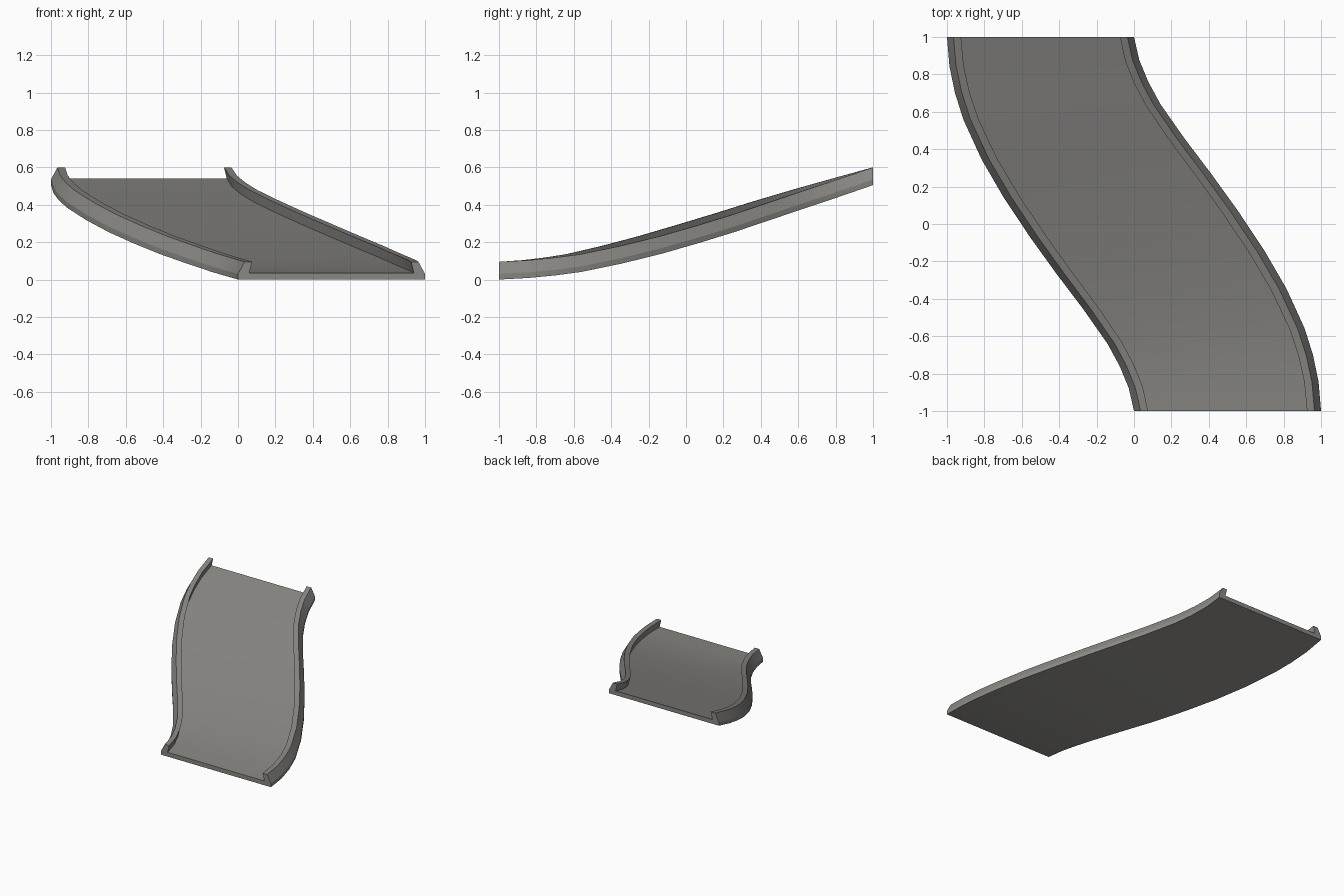
import bpy, bmesh

if "Cube" in bpy.data.objects:
    bpy.data.objects.remove(bpy.data.objects["Cube"])

# Right edge of the track in plan (y, x); the left edge is its 180 degree turn
EDGE = [(-1, 1), (-.86, .99), (-.73, .965), (-.6, .93), (-.4, .845), (-.2, .735), (0, .605),
        (.2, .465), (.4, .312), (.6, .165), (.73, .09), (.86, .032), (1, 0)]
# Rise along the track (y, z)
RISE = [(-1, 0), (-.8, .012), (-.6, .041), (-.4, .085), (-.2, .136), (0, .194), (.2, .255),
        (.4, .32), (.6, .383), (.8, .444), (1, .505)]


def lookup(table, v):
    for (a, p), (b, q) in zip(table, table[1:]):
        if v <= b:
            return p + (q - p) * (v - a) / (b - a)
    return table[-1][1]


# Cross-section: slab with a leaning curb on each side (fraction of width, height)
half = [(0, 0), (0, .03), (.035, .095), (.075, .095), (.06, .035)]
section = half + [(1 - u, h) for u, h in reversed(half)]

bm = bmesh.new()
rows = []
for s in [y for y, _ in EDGE]:
    d = .065 * (1 - s * s)          # the cross-section swings with the bend
    yr, yl = s + d, s - d
    xr, xl = lookup(EDGE, yr), -lookup(EDGE, -yl)
    z = lookup(RISE, s)
    rows.append([bm.verts.new((xl + (xr - xl) * u, yl + (yr - yl) * u, z + h))
                 for u, h in section])

n = len(section)
for a, b in zip(rows, rows[1:]):
    for i in range(n):
        j = (i + 1) % n
        bm.faces.new((a[i], a[j], b[j], b[i]))
bm.faces.new(rows[0])
bm.faces.new(rows[-1][::-1])
bmesh.ops.recalc_face_normals(bm, faces=bm.faces[:])
# keep the end caps properly split
bmesh.ops.triangulate(bm, faces=[f for f in bm.faces if len(f.verts) > 4])

mesh = bpy.data.meshes.new("curved_ramp")
bm.to_mesh(mesh)
bm.free()
ramp = bpy.data.objects.new("curved_ramp", mesh)
bpy.context.collection.objects.link(ramp)

grey = bpy.data.materials.new("warm_grey")
grey.diffuse_color = (.25, .243, .228, 1)
grey.use_nodes = True
grey.node_tree.nodes["Principled BSDF"].inputs["Base Color"].default_value = grey.diffuse_color
mesh.materials.append(grey)

# Smooth along the bend, sharp across the curb edges
bpy.context.view_layer.objects.active = ramp
ramp.select_set(True)
bpy.ops.object.shade_smooth_by_angle(angle=.35)
